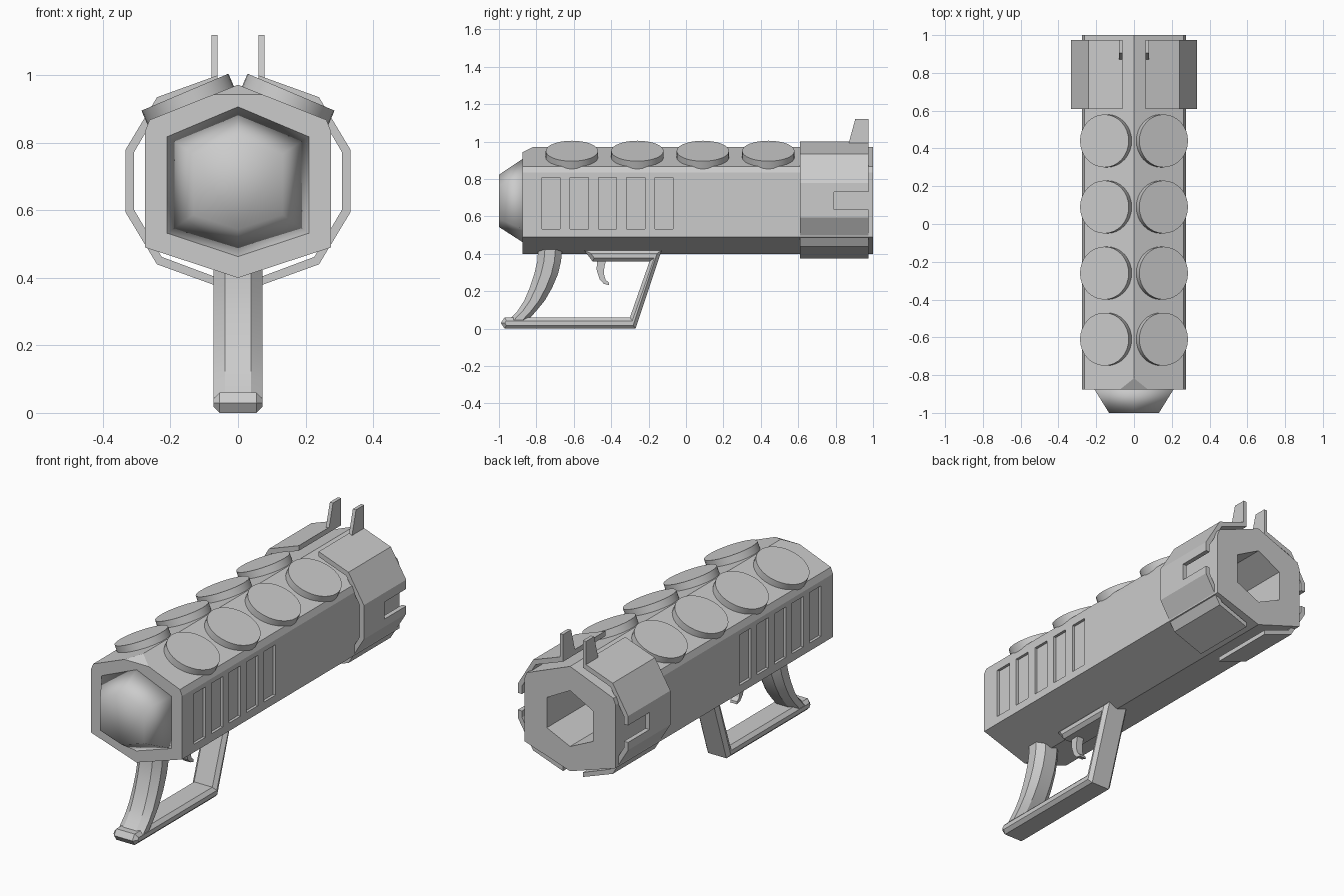
import bpy, bmesh, math
from mathutils import Matrix, Vector

if "Cube" in bpy.data.objects:
    bpy.data.objects.remove(bpy.data.objects["Cube"])


def finish(name, bm):
    bmesh.ops.recalc_face_normals(bm, faces=bm.faces)
    me = bpy.data.meshes.new(name)
    bm.to_mesh(me)
    bm.free()
    ob = bpy.data.objects.new(name, me)
    bpy.context.collection.objects.link(ob)
    return ob


def prism(pts, axis, a, b, scale_a=1.0, centre=(0, 0), chamfer=0.0):
    """Extrude a 2D outline along x (pts are y,z) or y (pts are x,z)."""
    bm = bmesh.new()
    rings = []
    for t, s in ((a, scale_a), (b, 1.0)):
        ring = []
        for u, v in pts:
            u, v = centre[0] + (u - centre[0]) * s, centre[1] + (v - centre[1]) * s
            ring.append(bm.verts.new((t, u, v) if axis == 'x' else (u, t, v)))
        rings.append(ring)
    n = len(pts)
    caps = [bm.faces.new(r) for r in rings]
    for i in range(n):
        j = (i + 1) % n
        bm.faces.new((rings[0][i], rings[0][j], rings[1][j], rings[1][i]))
    bmesh.ops.recalc_face_normals(bm, faces=bm.faces)
    if chamfer:
        edges = list({e for f in caps for e in f.edges})
        bmesh.ops.bevel(bm, geom=edges, offset=chamfer, segments=1, affect='EDGES')
    return bm


def apply_mods(ob):
    bpy.context.view_layer.objects.active = ob
    for m in list(ob.modifiers):
        bpy.ops.object.modifier_apply(modifier=m.name)


def cut(ob, cutter):
    cutter.hide_render = True
    m = ob.modifiers.new('cut', 'BOOLEAN')
    m.operation, m.solver, m.object = 'DIFFERENCE', 'EXACT', cutter
    apply_mods(ob)
    bpy.data.objects.remove(cutter)


def mirror_x(ob):
    ob.modifiers.new('mirror', 'MIRROR').use_mirror_merge = False
    apply_mods(ob)


def smooth(ob, angle):
    bpy.ops.object.select_all(action='DESELECT')
    ob.select_set(True)
    bpy.context.view_layer.objects.active = ob
    bpy.ops.object.shade_smooth_by_angle(angle=math.radians(angle))


def sym(half):
    """Complete a right half outline (top to bottom, ends on x=0)."""
    return half + [(-x, z) for x, z in half[-2:0:-1]]


# Hexagonal barrel with the front ridge clipped
bm = prism(sym([(0, .972), (.262, .868), (.275, .835), (.275, .49), (0, .40)]), 'y', -.875, 1)
bmesh.ops.bisect_plane(bm, geom=bm.verts[:] + bm.edges[:] + bm.faces[:],
                       plane_co=(0, -.875, .943), plane_no=(0, -.03, .06), clear_outer=True)
bmesh.ops.holes_fill(bm, edges=[e for e in bm.edges if e.is_boundary])
barrel = finish('barrel', bm)

# Bore
bore = sym([(0, .84), (.14, .765), (.14, .60), (0, .535)])
cut(barrel, finish('bore_cutter', prism(bore, 'y', -.4, 1.1)))

# Recessed side vents
bm = bmesh.new()
for side in (-1, 1):
    for i in range(5):
        m = Matrix.Translation((side * .285, -.722 + i * .151, .671)) @ Matrix.Diagonal((.05, .097, .275, 1))
        bmesh.ops.create_cube(bm, size=1, matrix=m)
cut(barrel, finish('vent_cutter', bm))

# Rear cap, smooth tapered hexagon
cap = finish('end_cap', prism(sym([(0, .91), (.213, .82), (.213, .53), (0, .46)]),
                              'y', -1, -.87, .62, (0, .68)))
for p in cap.data.polygons:
    p.use_smooth = True

# Round canisters along both top slopes
tilt = math.radians(23)
for side in (-1, 1):
    normal = Vector((side * math.sin(tilt), 0, math.cos(tilt)))
    for i in range(4):
        bm = bmesh.new()
        pos = Vector((side * .157, -.61 + i * .35, .95)) - normal * .025
        bmesh.ops.create_cone(bm, cap_ends=True, segments=32, radius1=.14, radius2=.14, depth=.05,
                              matrix=Matrix.Translation(pos) @ Matrix.Rotation(side * tilt, 4, 'Y'))
        smooth(finish(f'canister_{"left" if side < 0 else "right"}_{i + 1}', bm), 30)

# Muzzle shroud: two C-shaped shells with side notches
outer = [(.06, 1.0), (.24, .935), (.333, .78), (.333, .594), (.24, .44), (.06, .375)]
inner = [(.06, .40), (.226, .462), (.308, .602), (.308, .772), (.226, .912), (.06, .972)]
shroud = finish('muzzle_shroud', prism(outer + inner, 'y', .61, .975))
mirror_x(shroud)
bm = bmesh.new()
bmesh.ops.create_cube(bm, size=1, matrix=Matrix.Translation((0, .94, .683)) @ Matrix.Diagonal((.9, .3, .093, 1)))
cut(shroud, finish('notch_cutter', bm))

# Sight posts
sight = finish('sight_posts', prism([(.868, .985), (.975, .985), (.975, 1.12), (.905, 1.12)], 'x', .06, .079))
mirror_x(sight)

# Guard frame: base bar, front post and top bar
guard = [(-.97, 0), (-.27, 0), (-.13, .42), (-.545, .42), (-.50, .36), (-.195, .36),
         (-.30, .06), (-.97, .06), (-.99, .03)]
finish('guard_frame', prism(guard, 'x', -.073, .073, chamfer=.018))

# Curved grip with an eight-sided section: (back y, front y, z)
sections = [(-.79, -.662, .43), (-.795, -.668, .36), (-.812, -.685, .29), (-.835, -.715, .22),
            (-.865, -.755, .15), (-.90, -.80, .095), (-.95, -.845, .045)]
bm = bmesh.new()
prev = None
for back, front, z in sections:
    d = (front - back) * .28
    half = [(.038, back), (.073, back + d), (.073, front - d), (.038, front)]
    ring = [bm.verts.new((x, y, z)) for x, y in half + [(-x, y) for x, y in half[::-1]]]
    if prev:
        for i in range(8):
            bm.faces.new((prev[i], prev[(i + 1) % 8], ring[(i + 1) % 8], ring[i]))
    else:
        bm.faces.new(ring)
    prev = ring
bm.faces.new(prev)
smooth(finish('grip', bm), 30)

# Trigger hook
trigger = [(-.475, .38), (-.478, .315), (-.462, .265), (-.44, .24), (-.41, .232),
           (-.412, .245), (-.43, .262), (-.438, .29), (-.437, .325), (-.425, .38)]
finish('trigger', prism(trigger, 'x', -.02, .02))
